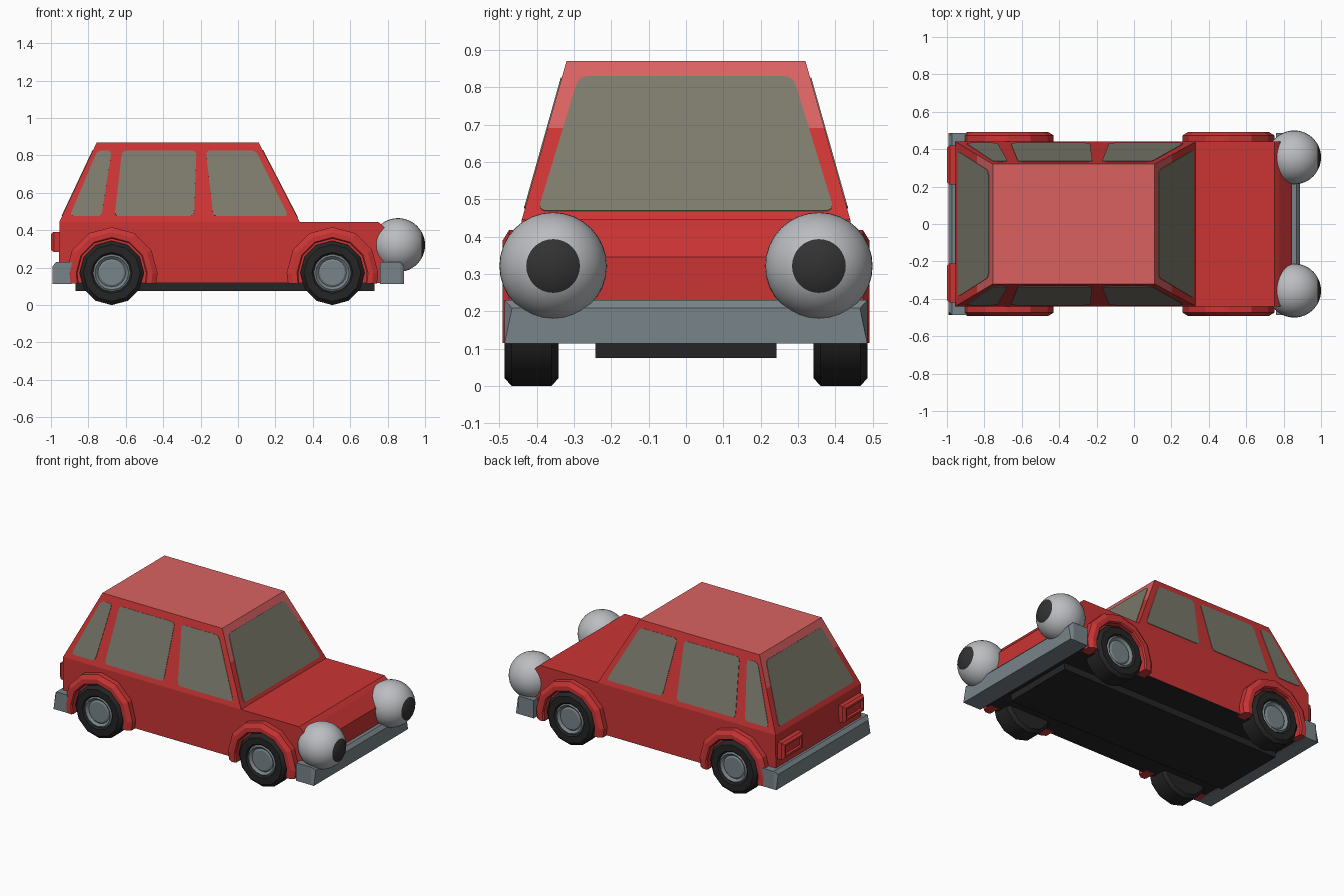
import bpy, bmesh, math
from mathutils import Vector, Matrix

if "Cube" in bpy.data.objects:
    bpy.data.objects.remove(bpy.data.objects["Cube"])


def material(name, col):
    m = bpy.data.materials.new(name)
    m.diffuse_color = (*col, 1)
    m.use_nodes = True
    m.node_tree.nodes["Principled BSDF"].inputs["Base Color"].default_value = m.diffuse_color
    return m


RED = material("body red", (0.60, 0.035, 0.035))
ROOF = material("roof light red", (0.70, 0.12, 0.12))
GLASS = material("window grey", (0.20, 0.195, 0.15))
STEEL = material("bumper grey", (0.19, 0.23, 0.25))
BLACK = material("tyre black", (0.018, 0.018, 0.018))
DARK = material("pupil dark", (0.032, 0.032, 0.032))
WHITE = material("eye pale grey", (0.50, 0.51, 0.53))


def finish(name, bm, mats, rule=None, smooth=None):
    bmesh.ops.recalc_face_normals(bm, faces=bm.faces)
    bm.normal_update()
    if rule:
        for f in bm.faces:
            f.material_index = rule(f)
    me = bpy.data.meshes.new(name)
    bm.to_mesh(me)
    bm.free()
    ob = bpy.data.objects.new(name, me)
    bpy.context.collection.objects.link(ob)
    for m in mats:
        me.materials.append(m)
    if smooth:
        bpy.ops.object.select_all(action='DESELECT')
        ob.select_set(True)
        bpy.context.view_layer.objects.active = ob
        bpy.ops.object.shade_smooth_by_angle(angle=math.radians(smooth))
    return ob


def loft(name, rings, mats, rule=None, smooth=None):
    """Closed solid skinned through rings of equal point count."""
    bm = bmesh.new()
    vs = [[bm.verts.new(p) for p in r] for r in rings]
    n = len(vs[0])
    for a, b in zip(vs, vs[1:]):
        for i in range(n):
            j = (i + 1) % n
            bm.faces.new((a[i], a[j], b[j], b[i]))
    bm.faces.new(vs[0])
    bm.faces.new(vs[-1])
    return finish(name, bm, mats, rule, smooth)


def rect_x(x, y0, y1, z0, z1):
    return [(x, y0, z0), (x, y1, z0), (x, y1, z1), (x, y0, z1)]


def rect_z(z, x0, x1, y):
    return [(x0, -y, z), (x1, -y, z), (x1, y, z), (x0, y, z)]


def lathe(name, profile, n, x, z, side, mat, smooth):
    rings = []
    for r, y in profile:
        rings.append([(x + r * math.sin(k * math.tau / n), side * y,
                       z - r * math.cos(k * math.tau / n)) for k in range(n)])
    return loft(name, rings, [mat], None, smooth)


def rounded(pts, r):
    out = []
    for i, p in enumerate(pts):
        p, a, b = Vector(p), Vector(pts[i - 1]), Vector(pts[(i + 1) % len(pts)])
        s, e = p + (a - p).normalized() * r, p + (b - p).normalized() * r
        for k in range(5):
            t = k / 4
            out.append(s * (1 - t) ** 2 + p * 2 * t * (1 - t) + e * t * t)
    return out


# lower body, black underneath
BELT, TOP, W0, W1 = 0.445, 0.87, 0.44, 0.32
prof = [(-0.958, 0.118), (0.845, 0.118), (0.845, 0.345), (0.778, 0.42),
        (0.75, BELT), (-0.955, BELT)]
loft("lower_body", [[(x, y, z) for x, z in prof] for y in (-W0, W0)], [RED, BLACK],
     lambda f: 1 if f.normal.z < -0.9 else 0)


# cabin tapering to the roof
def t_of(z):
    return (z - BELT) / (TOP - BELT)


def front_x(z):
    return 0.33 - 0.22 * t_of(z)


def rear_x(z):
    return -0.955 + 0.20 * t_of(z)


def side_y(z):
    return W0 - (W0 - W1) * t_of(z)


def cabin_colour(f):
    upper_frame = abs(f.normal.x) > 0.7 and f.calc_center_median().z > 0.7
    return 1 if f.normal.z > 0.9 or upper_frame else 0


loft("cabin", [rect_z(z, rear_x(z), front_x(z), side_y(z)) for z in (BELT, 0.69, TOP)],
     [RED, ROOF], cabin_colour)


# windows as thin plates lying on the slanted cabin faces
def window(name, pts, place, normal, r=0.025):
    n = Vector(normal).normalized()
    base = [Vector(place(u, z)) for u, z in rounded(pts, r)]
    loft(name, [[p + n * d for p in base] for d in (-0.004, 0.003)], [GLASS])


H = TOP - BELT
window("windscreen", [(-0.397, 0.468), (0.397, 0.468), (0.287, 0.828), (-0.287, 0.828)],
       lambda u, z: (front_x(z), u, z), (H, 0, 0.22))
window("rear_window", [(-0.39, 0.475), (0.39, 0.475), (0.285, 0.825), (-0.285, 0.825)],
       lambda u, z: (rear_x(z), u, z), (-H, 0, 0.20))
side_windows = {"quarter": (-0.90, -0.73, -0.675, -0.752),
                "rear_door": (-0.66, -0.235, -0.222, -0.62),
                "front_door": (-0.132, 0.27, 0.095, -0.172)}
for label, s in (("right", -1), ("left", 1)):
    for nm, (a, b, c, d) in side_windows.items():
        window(f"{nm}_window_{label}", [(a, 0.475), (b, 0.475), (c, 0.825), (d, 0.825)],
               lambda u, z: (u, s * side_y(z), z), (0, s * H, W0 - W1))

# chassis slab
loft("chassis", [rect_z(z, -0.87, 0.73, 0.243) for z in (0.075, 0.125)], [BLACK])

# bumpers with the top outer edge pulled in
for nm, d, x0, x1 in (("front_bumper", 1, 0.76, 0.888), ("rear_bumper", -1, -0.89, -0.992)):
    y = 0.486
    outer = [(x1, -y, 0.113), (x1, y, 0.113), (x1, 0.466, 0.208), (x1, -0.466, 0.208)]
    loft(nm, [rect_x(x0, -y, y, 0.113, 0.23), rect_x(x1 - d * 0.02, -y, y, 0.113, 0.23), outer],
         [STEEL])

for label, s in (("right", -1), ("left", 1)):
    # tail lamps: stepped block with a raised centre
    steps = [(-0.95, 0), (-0.985, 0), (-1.0, 0.012), (-1.0, 0.025), (-0.988, 0.03)]
    loft(f"tail_lamp_{label}",
         [rect_x(x, s * (0.21 + i), s * (0.42 - i), 0.283 + i, 0.392 - i) for x, i in steps], [RED])

    # eyes: spheres with a pupil cap around the forward pole
    R = 0.144
    bm = bmesh.new()
    bmesh.ops.create_uvsphere(bm, u_segments=32, v_segments=24, radius=R,
                              matrix=Matrix.Translation((0.856, s * 0.356, 0.321))
                              @ Matrix.Rotation(math.pi / 2, 4, 'Y'))
    finish(f"eye_{label}", bm, [WHITE, DARK],
           lambda f: 1 if f.calc_center_median().x - 0.856 > R * math.cos(math.pi / 6) else 0, 60)

    for pos, cx in (("rear", -0.675), ("front", 0.505)):
        # wheel: tyre and dished hub
        cz = 0.172
        lathe(f"{pos}_tyre_{label}", [(0.09, 0.342), (0.152, 0.342), (0.172, 0.36), (0.172, 0.467),
                                      (0.152, 0.486), (0.11, 0.486), (0.09, 0.465)],
              12, cx, cz, s, BLACK, 35)
        lathe(f"{pos}_hub_{label}", [(0.10, 0.40), (0.10, 0.476), (0.09, 0.482), (0.075, 0.468),
                                     (0.065, 0.474)], 16, cx, cz, s, STEEL, 30)
        # wheel arch swept round the wheel, with short legs
        section = [(0.183, 0.41), (0.183, 0.482), (0.19, 0.491), (0.218, 0.491),
                   (0.245, 0.474), (0.245, 0.41)]
        rings = [[(cx + r * math.cos(a), s * y, cz + r * math.sin(a)) for r, y in section]
                 for a in [math.radians(30 * k) for k in range(7)]]
        legs = [[(cx + d * r * 0.97, s * y, 0.115) for r, y in section] for d in (1, -1)]
        loft(f"{pos}_arch_{label}", [legs[0]] + rings + [legs[1]], [RED])
